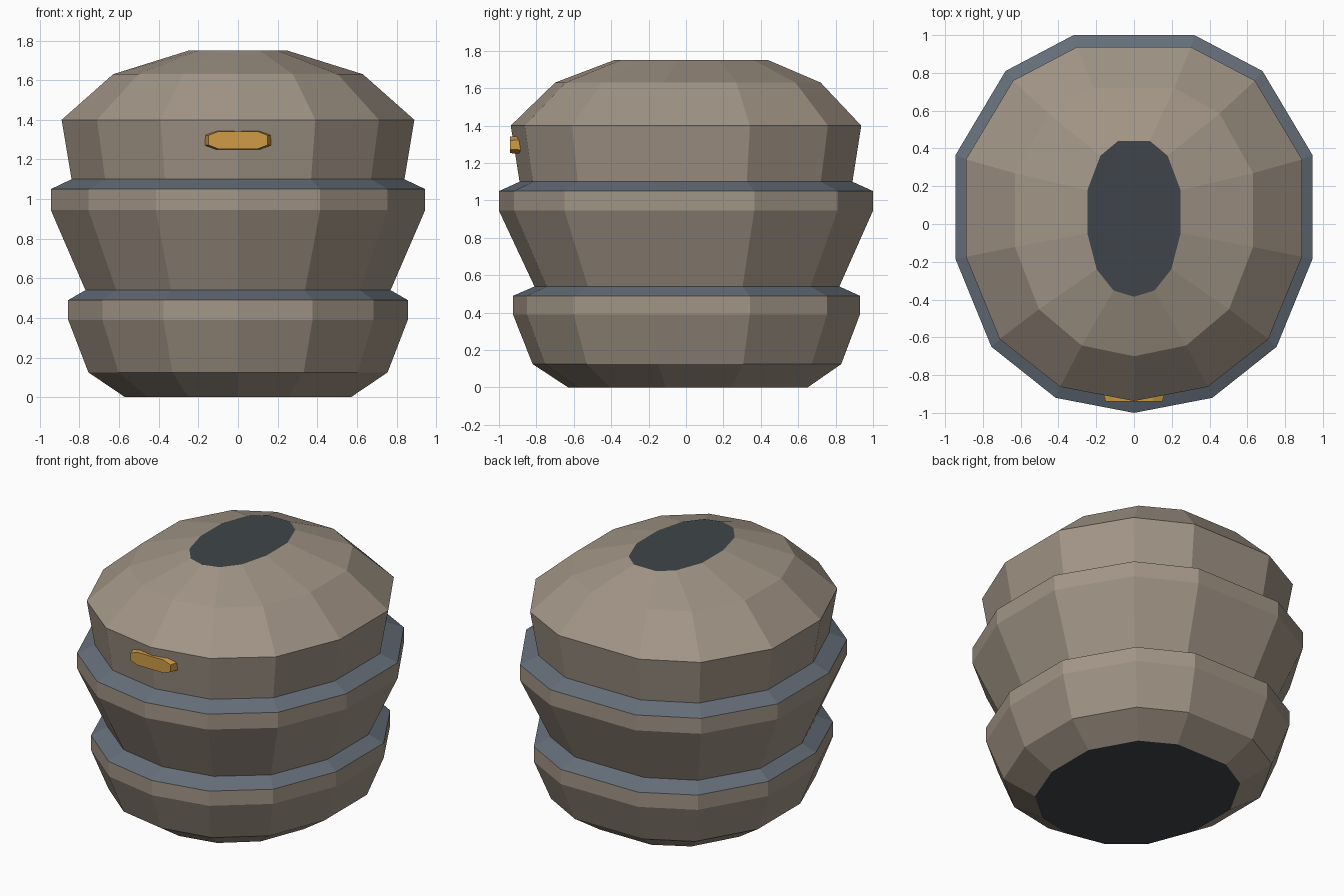
import bpy
import bmesh

cube = bpy.data.objects.get("Cube")
if cube:
    bpy.data.objects.remove(cube, do_unlink=True)


def material(name, color):
    mat = bpy.data.materials.new(name)
    mat.use_nodes = True
    mat.diffuse_color = (*color, 1)
    bsdf = next(n for n in mat.node_tree.nodes if n.type == "BSDF_PRINCIPLED")
    bsdf.inputs["Base Color"].default_value = (*color, 1)
    return mat


taupe = material("taupe shell", (0.36, 0.30, 0.24))
slate = material("slate ledge", (0.13, 0.155, 0.19))
dark = material("dark cap", (0.05, 0.06, 0.067))
amber = material("amber badge", (0.62, 0.33, 0.06))

# Thirteen-sided outline: front point, right half, then its mirror image
half = [(0.415, -0.92), (0.755, -0.65), (0.945, -0.185),
        (0.945, 0.365), (0.68, 0.81), (0.32, 1.0)]
outline = [(0, -1)] + half + [(-x, y) for x, y in reversed(half)]


def loft(name, rings, mats, pick, cap_bottom=False, cap_top=False):
    """Skin a stack of vertex rings; pick(normal) gives the material slot."""
    bm = bmesh.new()
    loops = [[bm.verts.new(p) for p in ring] for ring in rings]
    count = len(loops[0])
    for low, high in zip(loops, loops[1:]):
        for i in range(count):
            j = (i + 1) % count
            bm.faces.new((low[i], low[j], high[j], high[i]))
    if cap_bottom:
        bm.faces.new(loops[0][::-1])
    if cap_top:
        bm.faces.new(loops[-1])
    bm.normal_update()
    for face in bm.faces:
        face.material_index = pick(face)
    mesh = bpy.data.meshes.new(name)
    bm.to_mesh(mesh)
    bm.free()
    for mat in mats:
        mesh.materials.append(mat)
    obj = bpy.data.objects.new(name, mesh)
    bpy.context.scene.collection.objects.link(obj)
    return obj


def ring(z, half_width, front, back):
    """Outline fitted to a half width and a front and back extent."""
    sx, sy, mid = half_width / 0.945, (back - front) / 2, (back + front) / 2
    return [(x * sx, y * sy + mid, z) for x, y in outline]


def shell_slot(face):
    return 2 if len(face.verts) > 4 else 0


def ledge_slot(face):
    return 1


shell = [taupe, slate, dark]
waist = ring(0.54, 0.77, -0.81, 0.82)
neck = ring(1.10, 0.84, -0.89, 0.89)
low_rim = ring(0.49, 0.857, -0.925, 0.93)
high_rim = ring(1.05, 0.945, -1, 1)

# Three stacked tiers
loft("lower_tier", [ring(0, 0.57, -0.63, 0.65), ring(0.125, 0.755, -0.82, 0.83),
                    ring(0.39, 0.857, -0.925, 0.93), low_rim],
     shell, shell_slot, cap_bottom=True)
loft("middle_tier", [waist, ring(0.945, 0.945, -1, 1), high_rim], shell, shell_slot)
loft("upper_dome", [neck, ring(1.40, 0.89, -0.937, 0.937),
                    ring(1.63, 0.63, -0.70, 0.72), ring(1.75, 0.247, -0.385, 0.44)],
     shell, shell_slot, cap_top=True)

# Sloping ledges between the tiers
loft("lower_ledge", [low_rim, waist], shell, ledge_slot)
loft("upper_ledge", [high_rim, neck], shell, ledge_slot)


# Badge on the front: chamfered plate with a slightly smaller face
def badge_ring(y, w, h):
    pts = [(w, h * 0.55), (w * 0.66, h)]
    right = [(x, -z) for x, z in reversed(pts)] + pts
    return [(x, y, 1.297 + z) for x, z in right + [(-x, -z) for x, z in right]]


loft("front_badge", [badge_ring(-0.885, 0.167, 0.048), badge_ring(-0.94, 0.15, 0.044)],
     [amber], lambda face: 0, cap_bottom=True, cap_top=True)
